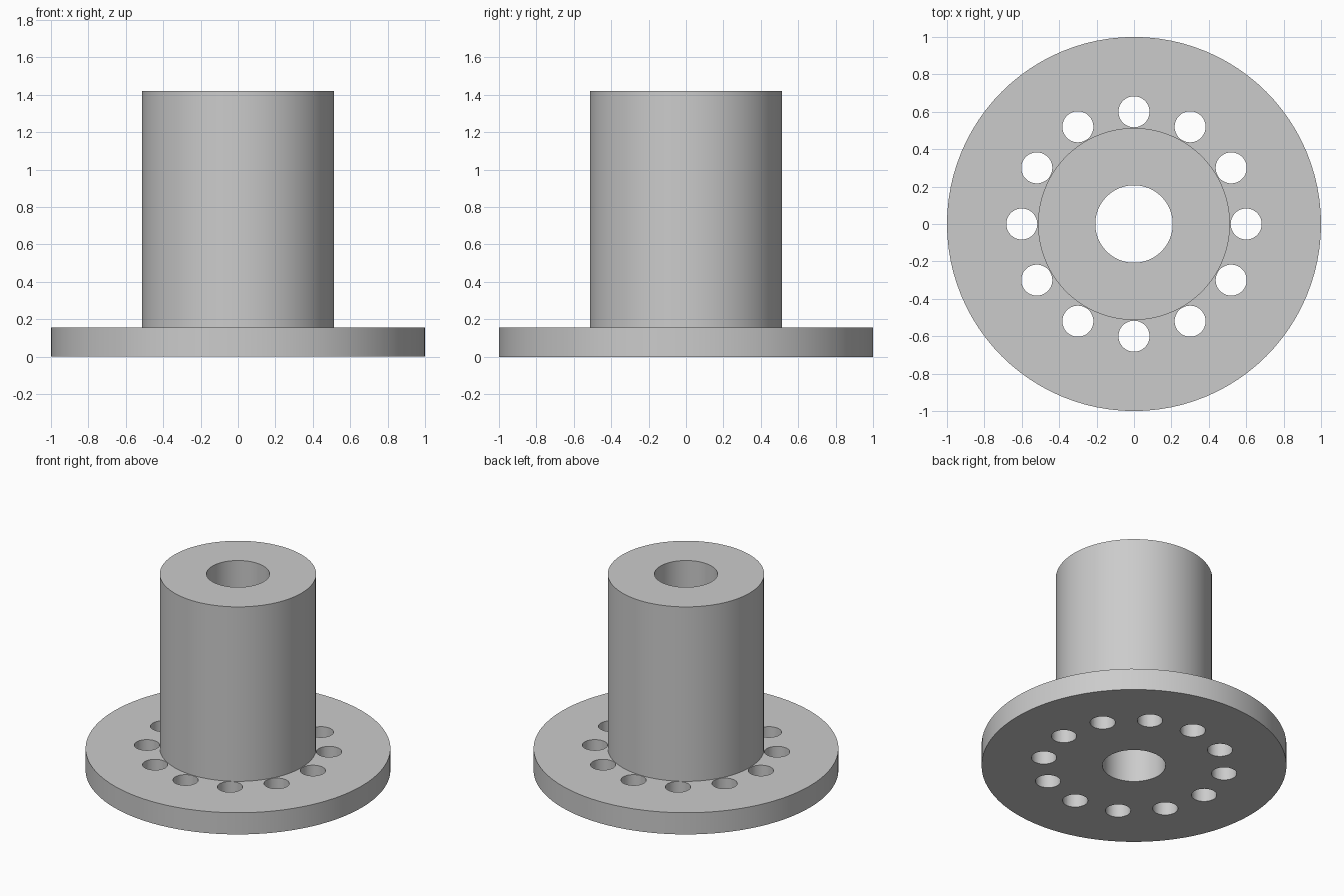
import bpy, bmesh, math
from mathutils import Matrix, Vector

FLANGE_R, HUB_R, BORE_R = 1.0, 0.513, 0.207
FLANGE_H, TOTAL_H = 0.157, 1.42
HOLE_R, BOLT_CIRCLE_R, HOLE_COUNT = 0.083, 0.6, 12

cube = bpy.data.objects.get("Cube")
if cube:
    bpy.data.objects.remove(cube, do_unlink=True)

grey = bpy.data.materials.new("light grey")
grey.use_nodes = True
colour = (0.6, 0.6, 0.6, 1)
grey.diffuse_color = colour
grey.node_tree.nodes["Principled BSDF"].inputs["Base Color"].default_value = colour


def add_object(name, bm):
    bmesh.ops.recalc_face_normals(bm, faces=bm.faces)
    mesh = bpy.data.meshes.new(name)
    bm.to_mesh(mesh)
    bm.free()
    mesh.materials.append(grey)
    obj = bpy.data.objects.new(name, mesh)
    bpy.context.collection.objects.link(obj)
    return obj


# Flange, hub and bore: one cross-section turned about the z axis
profile = [(BORE_R, 0), (FLANGE_R, 0), (FLANGE_R, FLANGE_H),
           (HUB_R, FLANGE_H), (HUB_R, TOTAL_H), (BORE_R, TOTAL_H)]
bm = bmesh.new()
verts = [bm.verts.new((r, 0, z)) for r, z in profile]
edges = [bm.edges.new((v, verts[i - 1])) for i, v in enumerate(verts)]
bmesh.ops.spin(bm, geom=verts + edges, cent=(0, 0, 0), axis=(0, 0, 1),
               angle=math.tau, steps=96)
bmesh.ops.remove_doubles(bm, verts=bm.verts, dist=1e-4)
body = add_object("flanged_hub", bm)

# Ring of bolt holes, cut through the flange only
bm = bmesh.new()
for i in range(HOLE_COUNT):
    turn = Matrix.Rotation(math.tau * i / HOLE_COUNT, 4, 'Z')
    place = Matrix.Translation(Vector((BOLT_CIRCLE_R, 0, FLANGE_H / 2)))
    bmesh.ops.create_cone(bm, cap_ends=True, segments=40, radius1=HOLE_R,
                          radius2=HOLE_R, depth=FLANGE_H * 2,
                          matrix=turn @ place)
cutter = add_object("bolt_hole_cutter", bm)
cutter.hide_render = True

cut = body.modifiers.new("bolt holes", 'BOOLEAN')
cut.operation = 'DIFFERENCE'
cut.solver = 'EXACT'
cut.object = cutter

bpy.ops.object.select_all(action='DESELECT')
body.select_set(True)
bpy.context.view_layer.objects.active = body
bpy.ops.object.modifier_apply(modifier=cut.name)
bpy.data.objects.remove(cutter, do_unlink=True)
bpy.ops.object.shade_smooth_by_angle(angle=math.radians(30))
